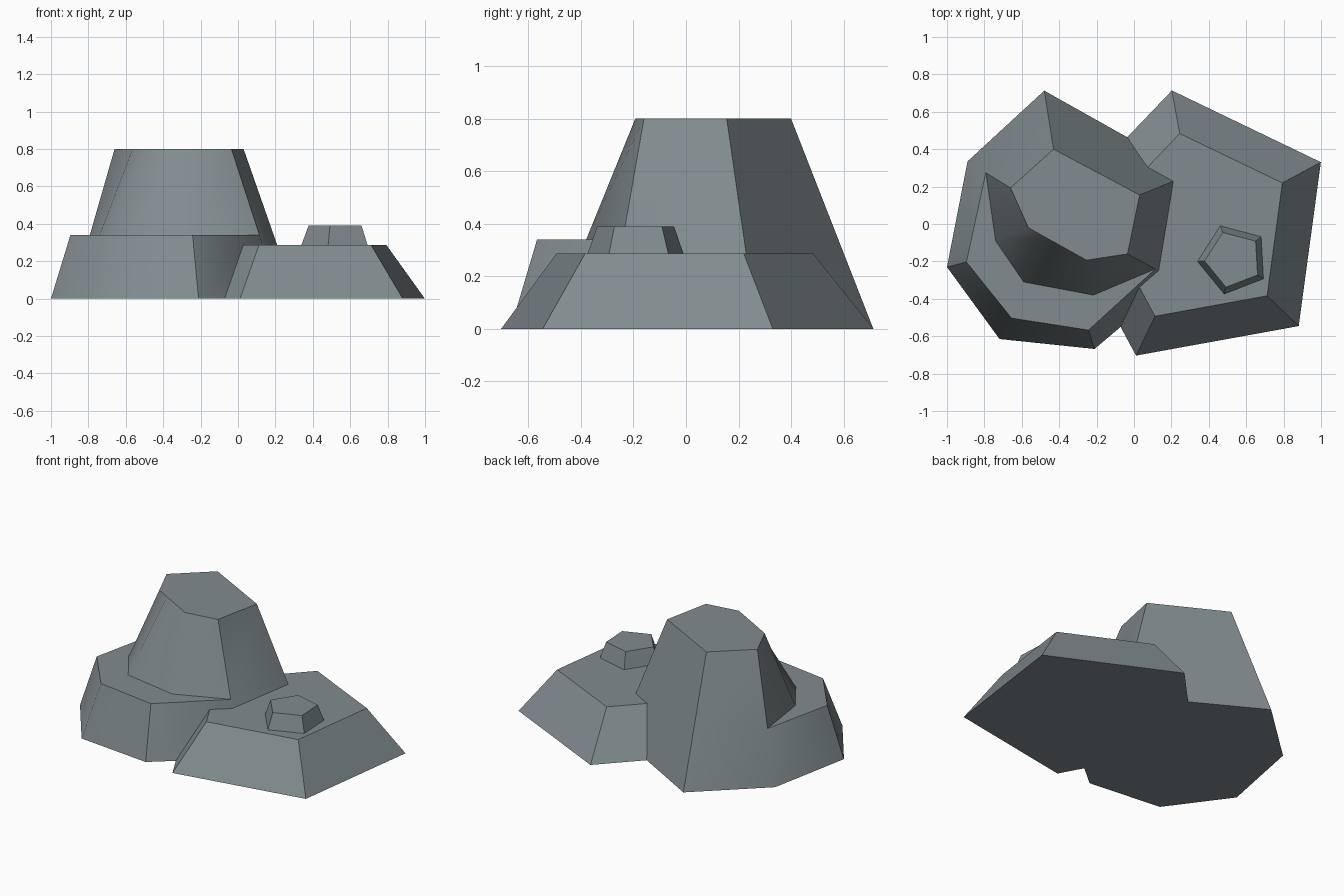
import bpy, bmesh, math

if "Cube" in bpy.data.objects:
    bpy.data.objects.remove(bpy.data.objects["Cube"])

rock = bpy.data.materials.new("slate_grey")
rock.diffuse_color = (0.22, 0.26, 0.275, 1)
rock.use_nodes = True
rock.node_tree.nodes["Principled BSDF"].inputs["Base Color"].default_value = rock.diffuse_color


def loft(name, rings):
    """Skin a stack of (z, points) rings, cap both ends, merge shared corners."""
    bm = bmesh.new()
    loops = [[bm.verts.new((x, y, z)) for x, y in pts] for z, pts in rings]
    n = len(loops[0])
    for a, b in zip(loops, loops[1:]):
        for i in range(n):
            j = (i + 1) % n
            bm.faces.new((a[i], a[j], b[j], b[i]))
    bm.faces.new(loops[0][::-1])
    bm.faces.new(loops[-1])
    bmesh.ops.remove_doubles(bm, verts=bm.verts[:], dist=0.0005)
    bmesh.ops.recalc_face_normals(bm, faces=bm.faces[:])
    me = bpy.data.meshes.new(name)
    bm.to_mesh(me)
    bm.free()
    me.materials.append(rock)
    ob = bpy.data.objects.new(name, me)
    bpy.context.collection.objects.link(ob)
    bpy.ops.object.select_all(action='DESELECT')
    ob.select_set(True)
    bpy.context.view_layer.objects.active = ob
    bpy.ops.object.shade_smooth_by_angle(angle=math.radians(45))
    return ob


def pentagon(cx, cy, r, deg):
    return [(cx + r * math.cos(math.radians(deg + 72 * i)),
             cy + r * math.sin(math.radians(deg + 72 * i))) for i in range(5)]


# Tall seven-sided rock with a ledge cut into its front and left
foot = [(-0.48, 0.713), (-0.89, 0.335), (-1.0, -0.23), (-0.719, -0.615),
        (-0.211, -0.668), (0.225, -0.30), (0.31, 0.27)]
top = [(-0.43, 0.40), (-0.66, 0.193), (-0.564, -0.02), (-0.47, -0.073),
       (-0.254, -0.193), (-0.035, -0.16), (0.03, 0.155)]
LEDGE, PEAK = 0.34, 0.8
k = LEDGE / PEAK
ledge_outer = [(p[0] + (t[0] - p[0]) * k, p[1] + (t[1] - p[1]) * k)
               for p, t in zip(foot, top)]
ledge_outer[2:5] = [(-0.896, -0.203), (-0.655, -0.503), (-0.243, -0.567)]
ledge_inner = list(ledge_outer)
ledge_inner[2:5] = [(-0.74, -0.09), (-0.59, -0.31), (-0.217, -0.38)]
loft("tall_rock", [(0, foot), (LEDGE, ledge_outer), (LEDGE, ledge_inner), (PEAK, top)])

# Low five-sided rock
loft("low_rock", [(0, pentagon(0.337, -0.026, 0.752, 28.3)),
                  (0.287, pentagon(0.337, -0.026, 0.518, 28.3))])

# Small stone lying on the low rock
loft("small_stone", [(0.287, pentagon(0.531, -0.189, 0.192, 39.2)),
                     (0.39, pentagon(0.531, -0.189, 0.154, 39.2))])
